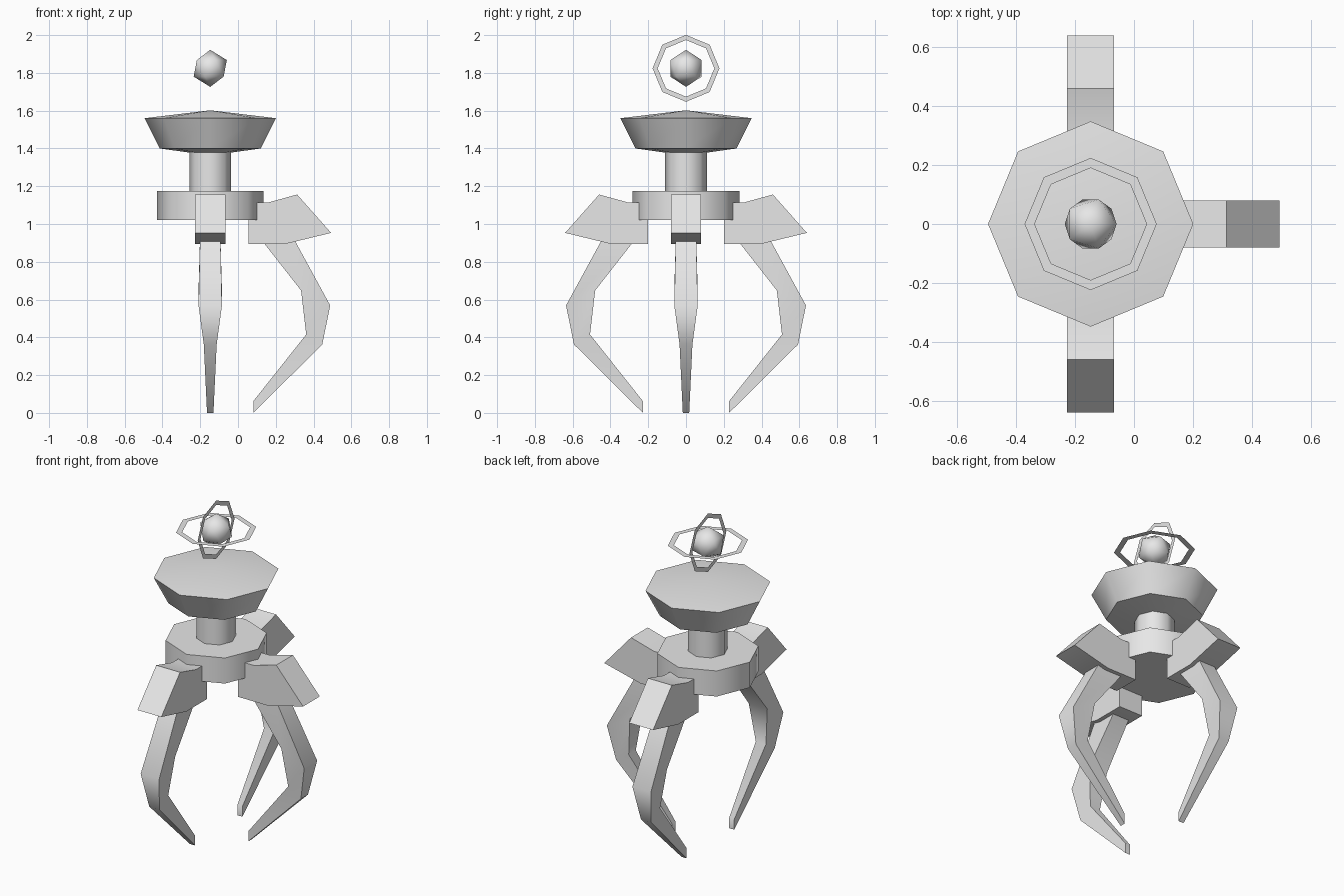
import bpy
import bmesh
import math
from mathutils import Matrix

if "Cube" in bpy.data.objects:
    bpy.data.objects.remove(bpy.data.objects["Cube"], do_unlink=True)

AXIS_X = -0.147      # the column stands off centre, opposite the side arm
CORE_Z = 1.824

grey = bpy.data.materials.new("light grey")
grey.use_nodes = True
grey.diffuse_color = (0.8, 0.8, 0.8, 1)
grey.node_tree.nodes["Principled BSDF"].inputs["Base Color"].default_value = (0.8, 0.8, 0.8, 1)


def finish(name, bm, turn=0.0, normals=True):
    """Turn the mesh about the column, shade it and link it."""
    if normals:
        bmesh.ops.recalc_face_normals(bm, faces=bm.faces)
    bm.transform(Matrix.Translation((AXIS_X, 0, 0)) @ Matrix.Rotation(turn, 4, 'Z'))
    mesh = bpy.data.meshes.new(name)
    bm.to_mesh(mesh)
    bm.free()
    mesh.materials.append(grey)
    obj = bpy.data.objects.new(name, mesh)
    bpy.context.collection.objects.link(obj)
    bpy.ops.object.select_all(action='DESELECT')
    obj.select_set(True)
    bpy.context.view_layer.objects.active = obj
    bpy.ops.object.shade_smooth_by_angle(angle=math.radians(50))
    return obj


def lathe(name, profile, sides=8):
    """Spin (radius, z) points into a closed solid with corners on the axes."""
    bm = bmesh.new()
    rings = []
    for r, z in profile:
        if r == 0:
            rings.append([bm.verts.new((0, 0, z))] * sides)
        else:
            rings.append([bm.verts.new((r * math.cos(2 * math.pi * i / sides),
                                        r * math.sin(2 * math.pi * i / sides), z))
                          for i in range(sides)])
    for a, b in zip(rings, rings[1:]):
        for i in range(sides):
            j = (i + 1) % sides
            bm.faces.new(list(dict.fromkeys((a[i], a[j], b[j], b[i]))))
    for ring in (rings[0], rings[-1]):
        if ring[0] is not ring[1]:
            bm.faces.new(ring)
    return finish(name, bm)


def slab(name, sections, turn):
    """Join (inner point, outer point, half width) sections into a limb."""
    bm = bmesh.new()
    loops = []
    for (r0, z0), (r1, z1), w in sections:
        loops.append([bm.verts.new(p) for p in
                      ((r0, -w, z0), (r0, w, z0), (r1, w, z1), (r1, -w, z1))])
    for a, b in zip(loops, loops[1:]):
        for i in range(4):
            j = (i + 1) % 4
            bm.faces.new((a[i], a[j], b[j], b[i]))
    bm.faces.new(loops[0])
    bm.faces.new(loops[-1])
    return finish(name, bm, turn)


def prism(name, outline, half_width, turn):
    """Extrude a (radius, z) outline sideways."""
    bm = bmesh.new()
    face = bm.faces.new([bm.verts.new((r, -half_width, z)) for r, z in outline])
    ext = bmesh.ops.extrude_face_region(bm, geom=[face])["geom"]
    bmesh.ops.translate(bm, vec=(0, 2 * half_width, 0),
                        verts=[v for v in ext if isinstance(v, bmesh.types.BMVert)])
    return finish(name, bm, turn)


def flat_ring(name, inner, outer, tilt):
    """Thin octagonal band around the core."""
    bm = bmesh.new()
    loops = [[bm.verts.new((r * math.cos(i * math.pi / 4), r * math.sin(i * math.pi / 4), 0))
              for i in range(8)] for r in (inner, outer)]
    for i in range(8):
        j = (i + 1) % 8
        bm.faces.new((loops[0][i], loops[1][i], loops[1][j], loops[0][j]))
    bm.transform(Matrix.Translation((0, 0, CORE_Z)) @ Matrix.Rotation(tilt, 4, 'Y'))
    return finish(name, bm, normals=False)


# Column: collar, stem and dish
lathe("collar", [(0.282, 1.02), (0.282, 1.175)])
lathe("stem", [(0.11, 1.16), (0.11, 1.39)])
lathe("dish", [(0, 1.375), (0.11, 1.378), (0.267, 1.40), (0.348, 1.56), (0, 1.602)])

# Floating core with two crossed rings
bm = bmesh.new()
bmesh.ops.create_icosphere(bm, subdivisions=1, radius=0.098,
                           matrix=Matrix.Translation((0, 0, CORE_Z)))
core = finish("core", bm)
core.data.shade_smooth()
flat_ring("level_ring", 0.19, 0.224, 0)
flat_ring("upright_ring", 0.15, 0.177, math.pi / 2)

# Three arms: front, left side and back
shoulder = [(0.202, 0.895), (0.40, 0.895), (0.64, 0.953),
            (0.46, 1.156), (0.307, 1.114), (0.202, 1.114)]
claw = [((0.26, 0.93), (0.438, 0.93), 0.054),
        ((0.481, 0.648), (0.635, 0.569), 0.062),
        ((0.508, 0.415), (0.593, 0.362), 0.034),
        ((0.228, 0.062), (0.228, 0.0), 0.017)]
for side, turn in (("front", -math.pi / 2), ("left", 0), ("back", math.pi / 2)):
    prism(side + "_shoulder", shoulder, 0.08, turn)
    slab(side + "_claw", claw, turn)
